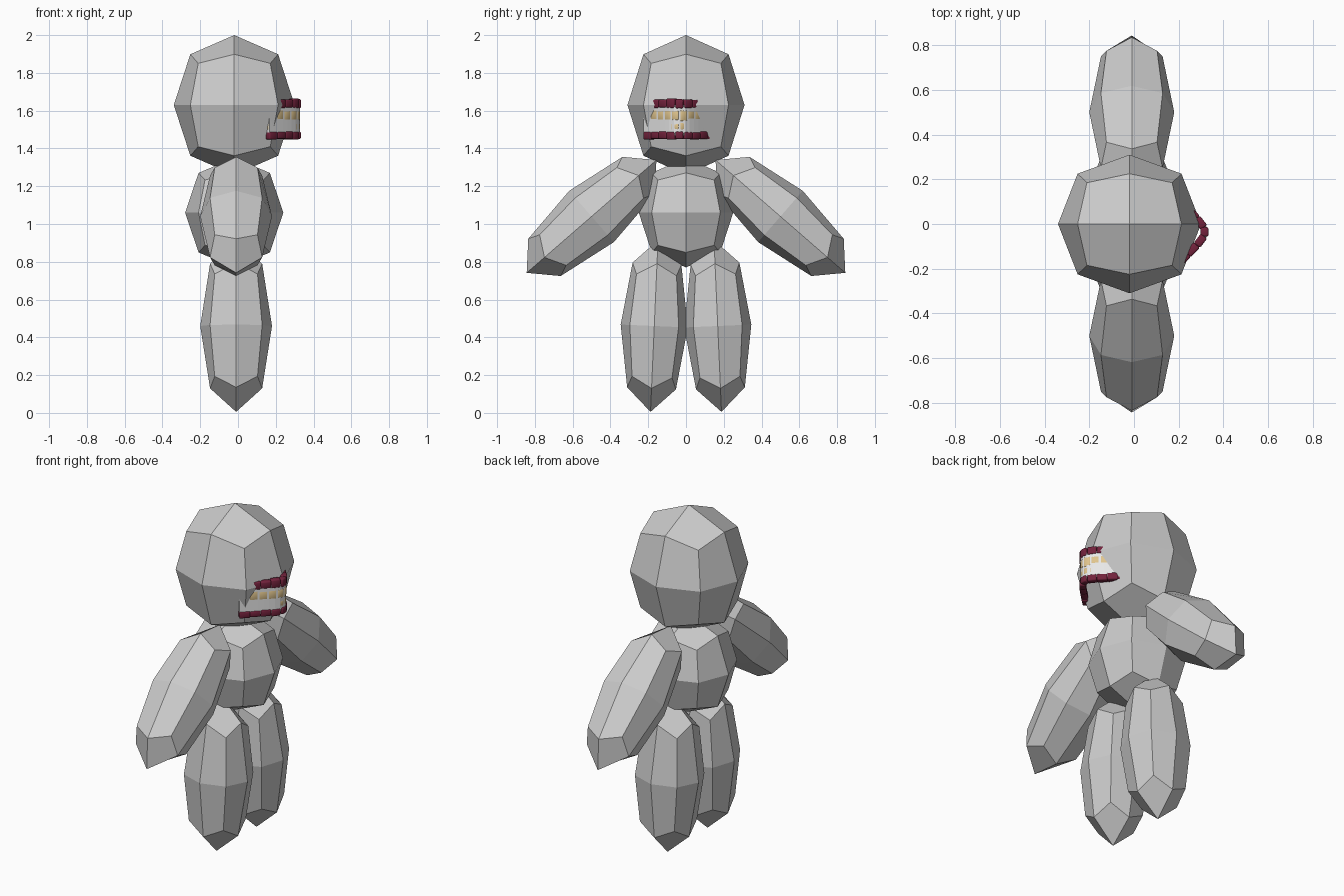
import bpy, bmesh, math, random
from mathutils import Matrix, Vector

random.seed(4)
old = bpy.data.objects.get("Cube")
if old:
    bpy.data.objects.remove(old, do_unlink=True)


def material(name, rgb):
    m = bpy.data.materials.new(name)
    m.use_nodes = True
    m.diffuse_color = (*rgb, 1)
    m.node_tree.nodes["Principled BSDF"].inputs["Base Color"].default_value = (*rgb, 1)
    return m


GREY = material("body grey", (0.6, 0.6, 0.6))
GUM = material("gum red", (0.17, 0.016, 0.045))
CREAM = material("tooth cream", (0.75, 0.56, 0.27))
WHITE = material("plate white", (0.8, 0.8, 0.8))


def make(name, bm, mat):
    mesh = bpy.data.meshes.new(name)
    bm.to_mesh(mesh)
    bm.free()
    mesh.materials.append(mat)
    ob = bpy.data.objects.new(name, mesh)
    bpy.context.collection.objects.link(ob)
    return ob


# Body parts: cubes softened by one subdivision, which pulls the faces in to FIT
FIT = 0.8395


def blob(name, centre, half, tilt=0.0):
    bm = bmesh.new()
    bmesh.ops.create_cube(bm, size=2 / FIT)
    bmesh.ops.scale(bm, vec=half, verts=bm.verts)
    ob = make(name, bm, GREY)
    ob.location = centre
    ob.rotation_euler.x = tilt
    sub = ob.modifiers.new("facets", "SUBSURF")
    sub.levels = sub.render_levels = 1


blob("head", (-0.02, 0, 1.63), (0.32, 0.31, 0.37))
blob("torso", (-0.02, 0, 1.06), (0.26, 0.25, 0.29))
for side, s in (("right", 1), ("left", -1)):
    blob(side + "_arm", (-0.01, s * 0.5, 1.04), (0.19, 0.18, 0.455), s * math.radians(49))
    blob(side + "_leg", (-0.01, s * 0.168, 0.46), (0.19, 0.178, 0.455), s * math.radians(2.5))


# Mouth: rows of rounded blocks along a bowed arc on the +x side of the head
Y0, Y1, MID = -0.215, 0.145, -0.035


def arc(t):
    y = Y0 + (Y1 - Y0) * t
    return Vector((0.36 - math.hypot(1.1 * (y - MID), 0.045), y, 0))


def frame(t):
    d = (arc(t + 0.01) - arc(t - 0.01)).normalized()
    return Matrix.Translation(arc(t)) @ Matrix.Rotation(math.atan2(-d.x, d.y), 4, "Z")


def row(name, mat, count, z, height, depth, jitter, offset=0.0):
    bm = bmesh.new()
    for i in range(count):
        t = (i + 0.5) / count
        step = (arc((i + 1) / count) - arc(i / count)).length
        size = (depth, step * 1.04, height + random.uniform(-jitter, jitter))
        m = frame(t) @ Matrix.Translation((offset, 0, z + random.uniform(-jitter, jitter) / 2))
        bmesh.ops.create_cube(bm, size=1, matrix=m @ Matrix.Diagonal((*size, 1)))
    bmesh.ops.bevel(bm, geom=bm.edges[:], offset=0.007, segments=2, affect="EDGES", profile=0.5)
    for f in bm.faces:
        f.smooth = True
    make(name, bm, mat)


row("upper_gum", GUM, 9, 1.638, 0.046, 0.036, 0.005)
row("lower_gum", GUM, 9, 1.469, 0.038, 0.036, 0.004)
row("upper_teeth", CREAM, 10, 1.576, 0.056, 0.028, 0.006)
row("lower_teeth", CREAM, 12, 1.517, 0.040, 0.026, 0.005)

# White plate behind the teeth
bm = bmesh.new()
N = 16
pairs = [[bm.verts.new(frame(i / N) @ Vector((0.004, 0, z))) for z in (1.468, 1.63)]
         for i in range(N + 1)]
for (a, b), (c, d) in zip(pairs, pairs[1:]):
    bm.faces.new((a, c, d, b))
plate = make("tooth_plate", bm, WHITE)
solid = plate.modifiers.new("thickness", "SOLIDIFY")
solid.thickness = 0.02
solid.offset = 0
